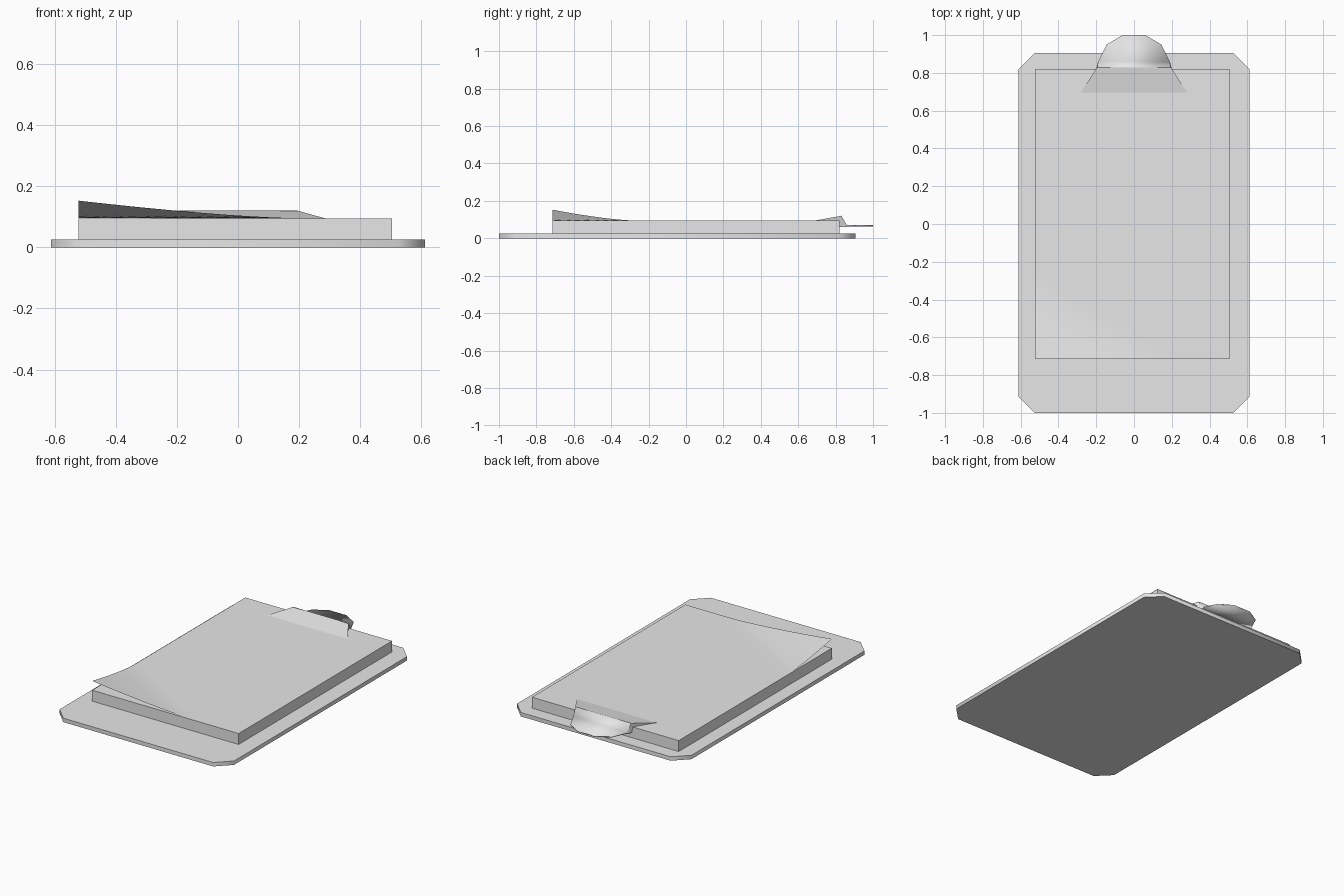
import bpy, bmesh, math

cube = bpy.data.objects.get("Cube")
if cube:
    bpy.data.objects.remove(cube, do_unlink=True)

# One light grey material for every part
grey = bpy.data.materials.new("light grey")
grey.use_nodes = True
grey.diffuse_color = (0.8, 0.8, 0.8, 1)
grey.node_tree.nodes["Principled BSDF"].inputs["Base Color"].default_value = (0.8, 0.8, 0.8, 1)


def finish(name, bm, smooth_angle=None, fix_normals=True):
    """Turn a bmesh into a named object, optionally smooth below an angle."""
    if fix_normals:
        bmesh.ops.recalc_face_normals(bm, faces=bm.faces)
    mesh = bpy.data.meshes.new(name)
    bm.to_mesh(mesh)
    bm.free()
    obj = bpy.data.objects.new(name, mesh)
    bpy.context.collection.objects.link(obj)
    mesh.materials.append(grey)
    if smooth_angle:
        bpy.ops.object.select_all(action='DESELECT')
        obj.select_set(True)
        bpy.context.view_layer.objects.active = obj
        bpy.ops.object.shade_smooth_by_angle(angle=math.radians(smooth_angle))
    return obj


def prism(loop_a, loop_b):
    """Closed solid between two matching outlines."""
    bm = bmesh.new()
    a = [bm.verts.new(p) for p in loop_a]
    b = [bm.verts.new(p) for p in loop_b]
    bm.faces.new(a)
    bm.faces.new(b)
    for i in range(len(a)):
        j = (i + 1) % len(a)
        bm.faces.new((a[i], a[j], b[j], b[i]))
    return bm


def slab(outline, z0, z1):
    return prism([(x, y, z0) for x, y in outline], [(x, y, z1) for x, y in outline])


# Backing board with cut corners
W, Y0, Y1, C = 0.612, -1.0, 0.905, 0.086
half = [(W - C, Y0), (W, Y0 + C), (W, Y1 - C), (W - C, Y1)]
board = half + [(-x, y) for x, y in reversed(half)]
finish("board", slab(board, 0, 0.025), 50)

# Stack of paper
PX0, PX1, PY0, PY1 = -0.523, 0.505, -0.715, 0.82
finish("paper_stack", slab([(PX0, PY0), (PX1, PY0), (PX1, PY1), (PX0, PY1)], 0.025, 0.0945))

# Top sheet, its front corner curling up
bm = bmesh.new()
NX, NY = 20, 30
rows = []
for j in range(NY + 1):
    y = PY0 + (PY1 - PY0) * j / NY
    row = []
    for i in range(NX + 1):
        x = PX0 + (PX1 - PX0) * i / NX
        t = max(0, 1 - (x - PX0) / 0.70 - (y - PY0) / 0.42)
        row.append(bm.verts.new((x, y, 0.096 + 0.057 * t ** 1.4)))
    rows.append(row)
for lo, hi in zip(rows, rows[1:]):
    for i in range(NX):
        bm.faces.new((lo[i], lo[i + 1], hi[i + 1], hi[i]))
finish("top_sheet", bm, 40, fix_normals=False)

# Clip jaw: flared wedge pressing on the paper
jaw = [(0.285, 0.69, 0.095), (0.195, 0.83, 0.12), (0.19, 0.858, 0.068),
       (0.19, 0.858, 0.06), (0.197, 0.822, 0.06), (0.2, 0.822, 0.095)]
finish("clip_jaw", prism(jaw, [(-x, y, z) for x, y, z in jaw]))

# Clip tab: folds down behind the jaw, then runs flat to a rounded end
bm = bmesh.new()
profile = [(0.195, 0.83, 0.121), (0.19, 0.86, 0.071), (0.145, 0.95, 0.071), (0.06, 1.0, 0.071)]
pairs = [(bm.verts.new((-x, y, z)), bm.verts.new((x, y, z))) for x, y, z in profile]
for (a, b), (d, c) in zip(pairs, pairs[1:]):
    bm.faces.new((a, b, c, d))
tab = finish("clip_tab", bm, 70, fix_normals=False)
mod = tab.modifiers.new("thickness", 'SOLIDIFY')
mod.thickness = 0.008
mod.offset = -1
